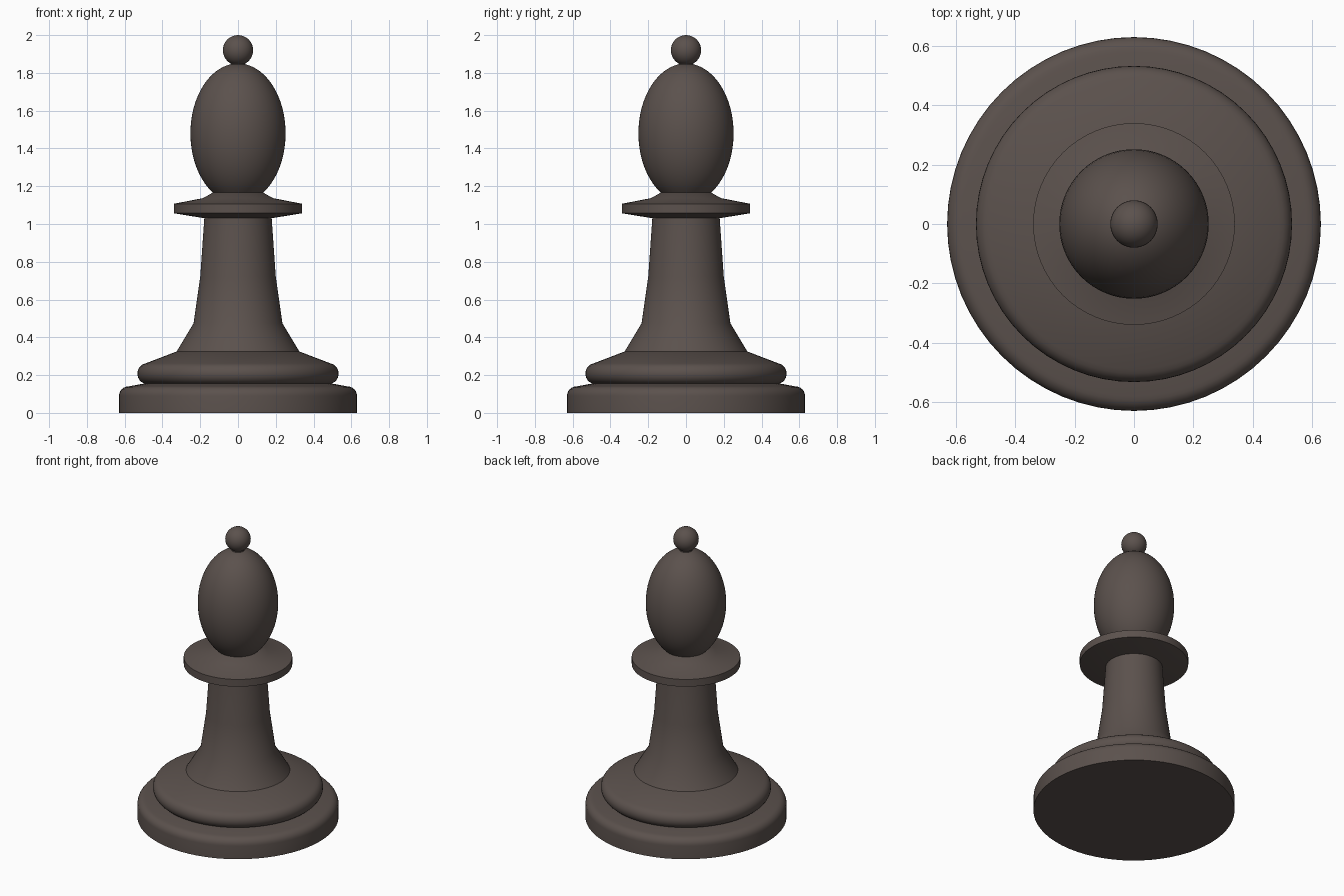
import bpy, bmesh, math

cube = bpy.data.objects.get("Cube")
if cube:
    bpy.data.objects.remove(cube, do_unlink=True)

SEGMENTS = 64

dark = bpy.data.materials.new("dark brown")
dark.use_nodes = True
colour = (0.105, 0.083, 0.074, 1)
dark.diffuse_color = colour
dark.node_tree.nodes["Principled BSDF"].inputs["Base Color"].default_value = colour


def lathe(name, profile, angle=30):
    """Spin a (radius, height) profile round the z axis."""
    bm = bmesh.new()
    verts = [bm.verts.new((r, 0, z)) for r, z in profile]
    edges = [bm.edges.new(pair) for pair in zip(verts, verts[1:])]
    bmesh.ops.spin(bm, geom=verts + edges, cent=(0, 0, 0), axis=(0, 0, 1),
                   angle=math.tau, steps=SEGMENTS, use_merge=False)
    bmesh.ops.remove_doubles(bm, verts=bm.verts, dist=0.0005)
    bmesh.ops.recalc_face_normals(bm, faces=bm.faces)
    mesh = bpy.data.meshes.new(name)
    bm.to_mesh(mesh)
    bm.free()
    mesh.materials.append(dark)
    obj = bpy.data.objects.new(name, mesh)
    bpy.context.collection.objects.link(obj)
    bpy.ops.object.select_all(action='DESELECT')
    obj.select_set(True)
    bpy.context.view_layer.objects.active = obj
    bpy.ops.object.shade_smooth_by_angle(angle=math.radians(angle))
    return obj


def arc(radius, half_height, centre, start, end, steps):
    """Elliptical arc from one latitude to another, in degrees."""
    pts = []
    for i in range(steps + 1):
        a = math.radians(start + (end - start) * i / steps)
        pts.append((max(0, radius * math.cos(a)), centre + half_height * math.sin(a)))
    return pts


# Plinth with a rounded upper rim
rim = [(0.58 + r, z) for r, z in arc(0.05, 0.05, 0.09, 0, 90, 6)]
lathe("plinth", [(0, 0), (0.63, 0)] + rim + [(0.5, 0.155), (0, 0.155)])

# Bulging ring that slopes up into the stem
bulge = [(0.48 + r, z) for r, z in arc(0.053, 0.055, 0.208, -90, 80, 10)]
lathe("base_ring", [(0, 0.153)] + bulge + [(0.325, 0.325), (0, 0.325)], 35)

# Tapering stem
lathe("stem", [(0, 0.325), (0.325, 0.325), (0.235, 0.475), (0.2, 0.72),
               (0.178, 1.035), (0, 1.035)], 35)

# Collar disc with the small step that carries the head
lathe("collar", [(0, 1.03), (0.175, 1.03), (0.34, 1.057), (0.34, 1.107),
                 (0.185, 1.137), (0.13, 1.168), (0, 1.168)])

# Egg-shaped head, cut flat where it meets the collar
lathe("head", [(0, 1.165)] + arc(0.252, 0.37, 1.48, -58, 90, 26))

# Short neck and the ball on top
lathe("finial_neck", [(0, 1.82), (0.045, 1.835), (0.038, 1.852), (0.042, 1.87), (0, 1.87)], 50)
lathe("finial_ball", arc(0.08, 0.08, 1.92, -90, 90, 18))
